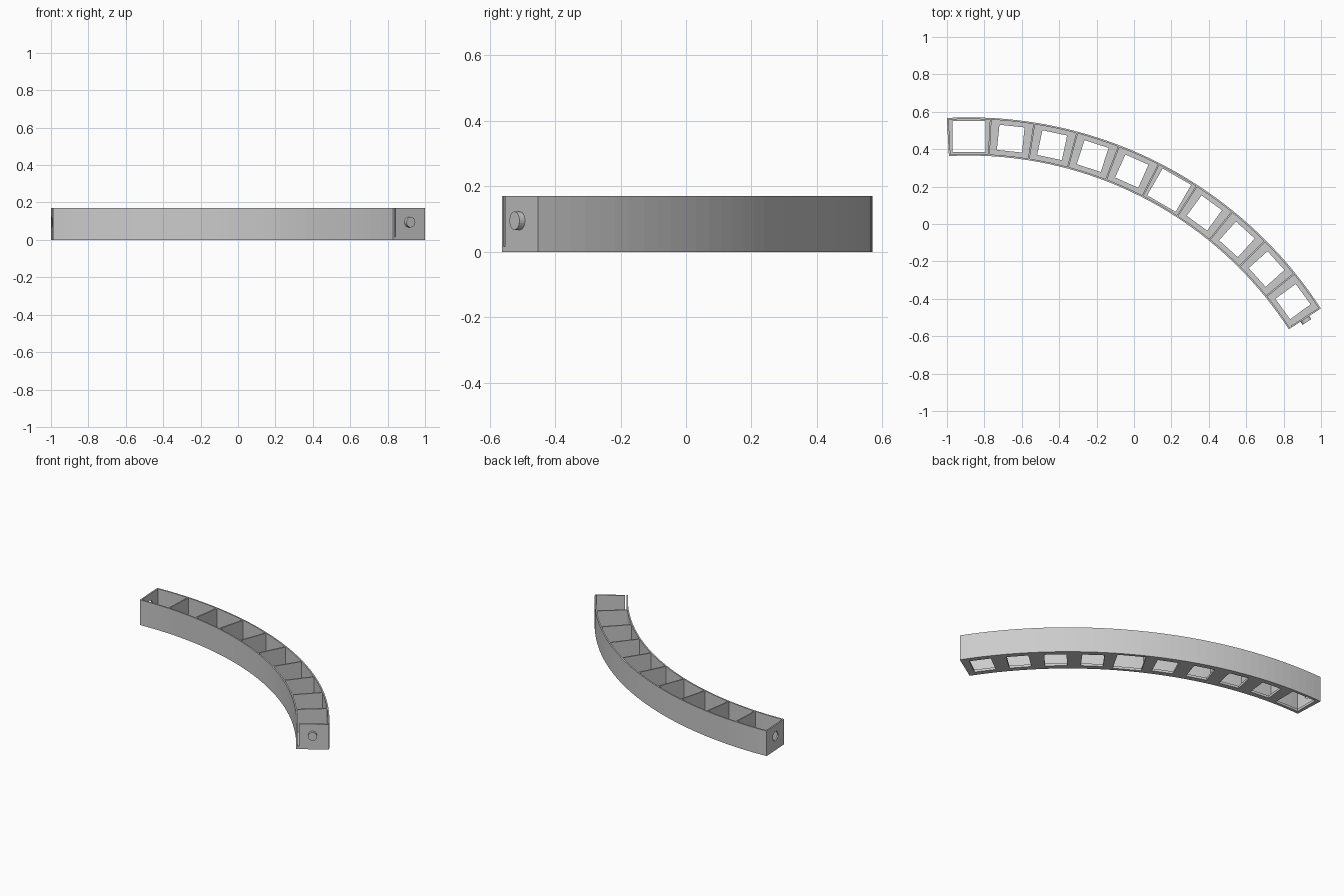
import bpy, bmesh
from math import radians, cos, sin, pi
from mathutils import Matrix, Vector

old = bpy.data.objects.get("Cube")
if old:
    bpy.data.objects.remove(old, do_unlink=True)

# Arc layout: a 60 degree ring segment of ten cells
CX, CY = -0.883, -1.674
R_IN, R_OUT = 2.04, 2.244
R_MID = (R_IN + R_OUT) / 2
START, END, CELLS = 33, 93, 10
STEP = (END - START) / CELLS
HEIGHT, FLOOR, WALL, SLOT = 0.17, 0.016, 0.009, 0.009
PEG_Z = 0.095

grey = bpy.data.materials.new("plain grey")
grey.use_nodes = True
COLOUR = (0.6, 0.6, 0.6, 1)
grey.diffuse_color = COLOUR
grey.node_tree.nodes["Principled BSDF"].inputs["Base Color"].default_value = COLOUR


def finish(name, bm):
    bmesh.ops.recalc_face_normals(bm, faces=bm.faces)
    mesh = bpy.data.meshes.new(name)
    bm.to_mesh(mesh)
    bm.free()
    mesh.materials.append(grey)
    obj = bpy.data.objects.new(name, mesh)
    bpy.context.collection.objects.link(obj)
    return obj


def frame(deg, r, z):
    """Local axes: x radial, y along the arc, z up."""
    a = radians(deg)
    return (Matrix.Translation((CX + r * cos(a), CY + r * sin(a), z))
            @ Matrix.Rotation(a, 4, "Z"))


def arc_band(name, r0, r1, z0, z1, segments=40):
    """Rectangular section swept along the arc."""
    bm = bmesh.new()
    rings = []
    for i in range(segments + 1):
        m = frame(START + (END - START) * i / segments, 0, 0)
        rings.append([bm.verts.new(m @ Vector((r, 0, z)))
                      for r, z in ((r0, z0), (r1, z0), (r1, z1), (r0, z1))])
    for a, b in zip(rings, rings[1:]):
        for k in range(4):
            n = (k + 1) % 4
            bm.faces.new((a[k], a[n], b[n], b[k]))
    bm.faces.new(rings[0])
    bm.faces.new(rings[-1][::-1])
    return finish(name, bm)


def add_box(bm, m, size):
    bmesh.ops.create_cube(bm, size=1, matrix=m @ Matrix.Diagonal((*size, 1)))


def add_rod(bm, m, radius, depth):
    bmesh.ops.create_cone(bm, cap_ends=True, segments=24, radius1=radius, radius2=radius,
                          depth=depth, matrix=m @ Matrix.Rotation(pi / 2, 4, "X"))


def cut(obj, cutter):
    mod = obj.modifiers.new("cut", "BOOLEAN")
    mod.operation, mod.solver, mod.object = "DIFFERENCE", "EXACT", cutter
    bpy.context.view_layer.objects.active = obj
    bpy.ops.object.modifier_apply(modifier=mod.name)
    bpy.data.objects.remove(cutter, do_unlink=True)


# Curved side walls and floor
arc_band("inner_wall", R_IN, R_IN + WALL, 0, HEIGHT)
arc_band("outer_wall", R_OUT - WALL, R_OUT, 0, HEIGHT)
floor = arc_band("floor", R_IN + WALL, R_OUT - WALL, 0, FLOOR)

# Floor windows, larger in the first and middle cells
bm = bmesh.new()
for i in range(CELLS):
    size = (0.166, 0.176, 0.1) if i in (4, CELLS - 1) else (0.135, 0.135, 0.1)
    add_box(bm, frame(START + STEP * (i + 0.5), R_MID, FLOOR / 2), size)
cut(floor, finish("window_cutter", bm))

# Cross walls between the cells
wall_z = (HEIGHT + FLOOR) / 2
span = R_OUT - R_IN - 2 * WALL
for i in range(1, CELLS):
    bm = bmesh.new()
    add_box(bm, frame(START + STEP * i, R_MID, wall_z), (span, WALL, HEIGHT - FLOOR))
    finish(f"cross_wall_{i}", bm)

# Left-hand end of the arc: wall with a socket hole
bm = bmesh.new()
socket = frame(END, R_MID, wall_z) @ Matrix.Translation((0, -WALL / 2, 0))
add_box(bm, socket, (span, WALL, HEIGHT - FLOOR))
socket_wall = finish("socket_wall", bm)
bm = bmesh.new()
add_rod(bm, frame(END, R_MID, PEG_Z), 0.031, 0.1)
cut(socket_wall, finish("socket_cutter", bm))

# Other end: wall with a slot beside the inner wall, and a peg
bm = bmesh.new()
add_box(bm, frame(START, R_MID + SLOT / 2, wall_z) @ Matrix.Translation((0, WALL / 2, 0)),
        (span - SLOT, WALL, HEIGHT - FLOOR))
finish("peg_wall", bm)
bm = bmesh.new()
add_rod(bm, frame(START, R_MID, PEG_Z) @ Matrix.Translation((0, -0.008, 0)), 0.028, 0.024)
finish("peg", bm)
